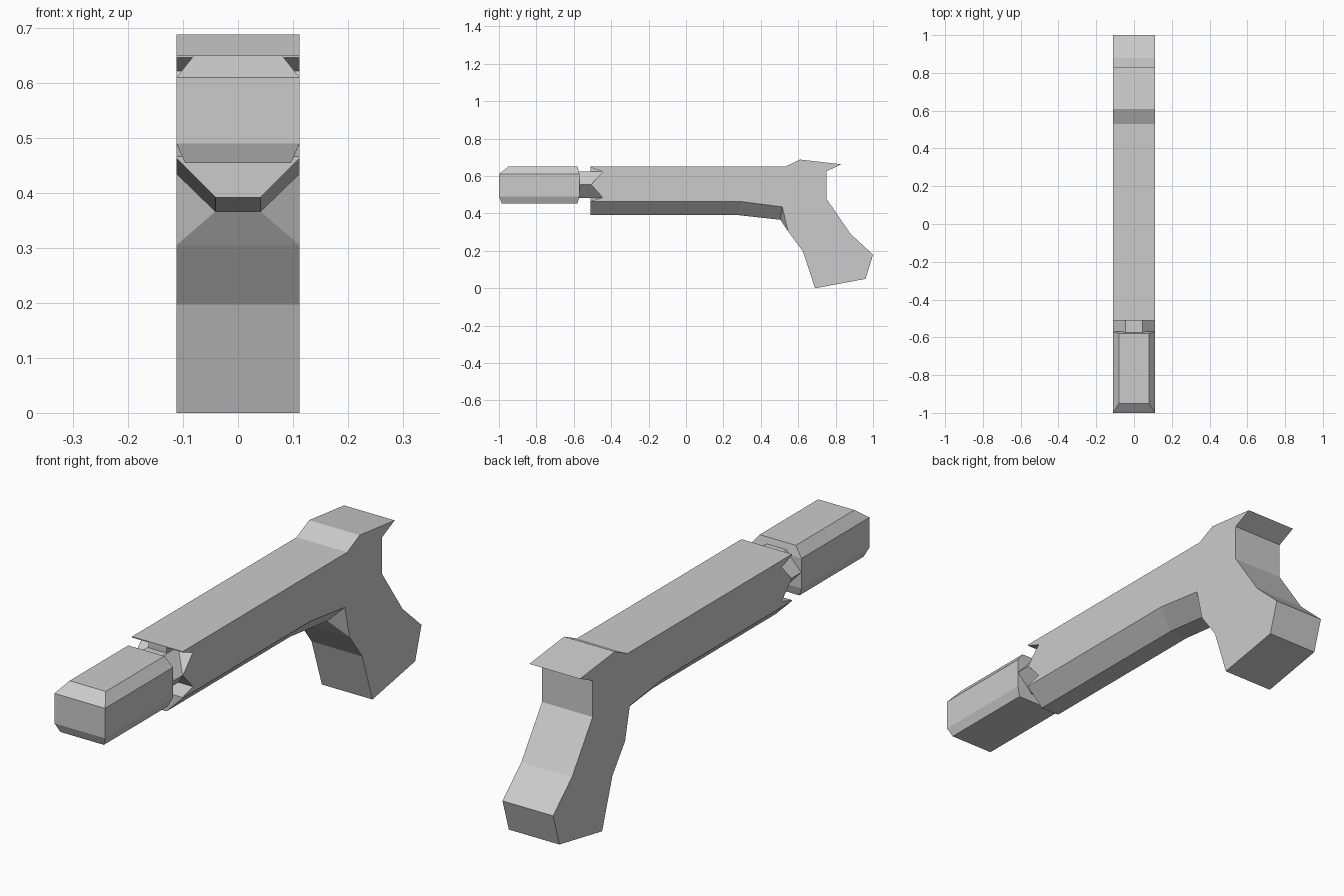
import bpy, bmesh

if "Cube" in bpy.data.objects:
    bpy.data.objects.remove(bpy.data.objects["Cube"])

W = 0.112  # half width of the whole model


def make_object(name, verts, faces):
    bm = bmesh.new()
    vs = [bm.verts.new(v) for v in verts]
    for f in faces:
        bm.faces.new([vs[i] for i in f])
    bmesh.ops.recalc_face_normals(bm, faces=bm.faces)
    mesh = bpy.data.meshes.new(name)
    bm.to_mesh(mesh)
    bm.free()
    obj = bpy.data.objects.new(name, mesh)
    bpy.context.collection.objects.link(obj)
    return obj


def loft(name, rings):
    """Bridge equal-sized rings of points and cap both ends."""
    n = len(rings[0])
    verts = [p for r in rings for p in r]
    faces = [list(range(n)), list(range(len(verts) - n, len(verts)))]
    for k in range(len(rings) - 1):
        for i in range(n):
            j = (i + 1) % n
            faces.append([k * n + i, k * n + j, (k + 1) * n + j, (k + 1) * n + i])
    return make_object(name, verts, faces)


# Barrel and grip: side outline (y, z); the last four points are the barrel's lower side edge
side = [(-0.51, 0.65), (0.53, 0.65), (0.61, 0.688), (0.83, 0.663), (0.75, 0.625),
        (0.75, 0.48), (0.88, 0.29), (1.0, 0.18), (0.96, 0.05), (0.69, 0.0),
        (0.625, 0.197), (0.545, 0.305), (0.515, 0.435), (0.30, 0.463), (-0.51, 0.463)]
keel = [(0.505, 0.366), (0.27, 0.392), (-0.51, 0.392)]  # narrow flat underside
n = len(side)
verts = [(s * W, y, z) for s in (-1, 1) for y, z in side]
verts += [(s * 0.041, y, z) for s in (-1, 1) for y, z in keel]
L, R, KL, KR = 0, n, 2 * n, 2 * n + 3
faces = [list(range(n)), list(range(n, 2 * n))]
faces += [[i, i + 1, R + i + 1, R + i] for i in range(n - 4)]
for S, K in ((L, KL), (R, KR)):
    faces.append([S + 11, S + 12, K])
    faces += [[S + 12 + i, S + 13 + i, K + 1 + i, K + i] for i in range(2)]
faces += [[KL + i, KL + i + 1, KR + i + 1, KR + i] for i in range(2)]
faces.append([L + 11, R + 11, KR, KL])
faces.append([L, R, R + 14, KR + 2, KL + 2, L + 14])
body = make_object("barrel_and_grip", verts, faces)

# Triangular notches in the front corners of the barrel
for name, tri in (("upper", [(-0.515, 0.648), (-0.445, 0.622), (-0.515, 0.546)]),
                  ("lower", [(-0.515, 0.561), (-0.445, 0.485), (-0.515, 0.465)])):
    for s in (-1, 1):
        cutter = loft(f"{name}_notch_cutter",
                      [[(s * x, y, z) for y, z in tri] for x in (0.04, 0.15)])
        cutter.hide_render = True
        cutter.hide_set(True)
        mod = body.modifiers.new("notch", 'BOOLEAN')
        mod.operation = 'DIFFERENCE'
        mod.solver = 'EXACT'
        mod.object = cutter

# Six-sided neck between muzzle and barrel
hexagon = [(-0.045, 0.625), (0.045, 0.625), (W - 0.001, 0.5535),
           (0.045, 0.483), (-0.045, 0.483), (-W + 0.001, 0.5535)]
loft("neck", [[(x, y, z) for x, z in hexagon] for y in (-0.60, -0.43)])

# Muzzle block: stacked rectangles (half width, front y, back y, z)
levels = [(0.096, -0.985, -0.58, 0.454), (W, -1.0, -0.57, 0.49),
          (W, -1.0, -0.57, 0.61), (0.08, -0.95, -0.58, 0.65)]
loft("muzzle", [[(-w, a, z), (w, a, z), (w, b, z), (-w, b, z)] for w, a, b, z in levels])
